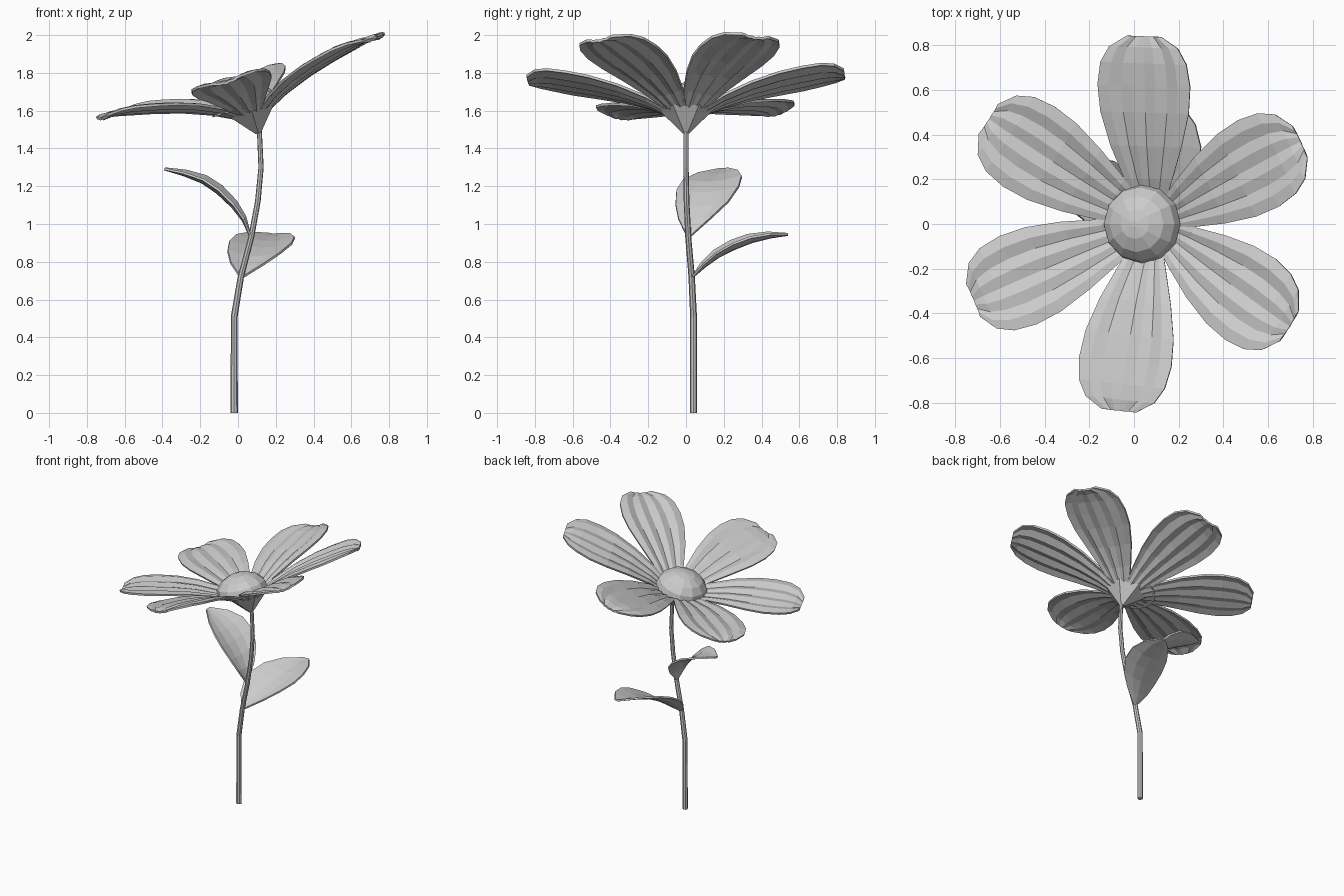
import bpy
from math import cos, sin, pi, radians
from mathutils import Vector, Matrix

cube = bpy.data.objects.get("Cube")
if cube:
    bpy.data.objects.remove(cube, do_unlink=True)

grey = bpy.data.materials.new("plain_grey")
grey.use_nodes = True
grey.diffuse_color = (0.6, 0.6, 0.6, 1)
grey.node_tree.nodes["Principled BSDF"].inputs["Base Color"].default_value = (0.6, 0.6, 0.6, 1)


def grid(name, rows, closed=False, thickness=0):
    """Skin a list of equal-length point rows; closed rows become capped rings."""
    n = len(rows[0])
    verts = [p for row in rows for p in row]
    faces = []
    for i in range(len(rows) - 1):
        for j in range(n if closed else n - 1):
            k = (j + 1) % n
            faces.append((i * n + j, i * n + k, (i + 1) * n + k, (i + 1) * n + j))
    if closed:
        last = (len(rows) - 1) * n
        faces += [tuple(reversed(range(n))), tuple(range(last, last + n))]
    mesh = bpy.data.meshes.new(name)
    mesh.from_pydata(verts, [], faces)
    mesh.materials.append(grey)
    obj = bpy.data.objects.new(name, mesh)
    bpy.context.collection.objects.link(obj)
    if thickness:
        mod = obj.modifiers.new("thickness", "SOLIDIFY")
        mod.thickness = thickness
        mod.offset = 0
    return obj


def ring(centre, radius, sides, turn=0):
    return [Vector(centre) + Vector((radius * cos(2 * pi * j / sides + turn),
                                     radius * sin(2 * pi * j / sides + turn), 0))
            for j in range(sides)]


# Stem: bent tube
stem_path = [(-0.02, 0.04, 0), (-0.02, 0.04, 0.51), (0.015, 0.03, 0.72), (0.07, 0.012, 0.93),
             (0.105, 0.003, 1.12), (0.122, 0, 1.3), (0.113, 0, 1.5)]
grid("stem", [ring(p, 0.019 - 0.001 * i, 8) for i, p in enumerate(stem_path)], closed=True)

# The flower head leans toward -x around this frame
head = Matrix.Translation((0.08, 0, 1.575)) @ Matrix.Rotation(radians(-16.3), 4, "Y")

# Calyx: six-sided cup below the petals
calyx = grid("calyx", [ring((0, 0, -0.1), 0.016, 6, pi / 6), ring((0, 0, 0.025), 0.14, 6, pi / 6)],
             closed=True)
calyx.matrix_world = head

# Flower centre: flattened faceted dome
steps = [radians(a) for a in (0, 22, 45, 68, 86)]
dome = grid("flower_centre", [ring((-0.03, 0, 0.05 + 0.13 * sin(a)), 0.178 * cos(a), 12)
                              for a in steps], closed=True)
dome.matrix_world = head

# Petals: pleated blades, each row is (distance, height, half width)
petal_rows = [(0.08, 0.01, 0.06), (0.2, 0.07, 0.11), (0.35, 0.125, 0.165), (0.5, 0.165, 0.205),
              (0.62, 0.19, 0.215), (0.72, 0.21, 0.2), (0.79, 0.217, 0.16), (0.84, 0.212, 0.08)]
for number, angle in enumerate((26, 88, 146, 204, 264, 327)):
    rows = []
    for i, (r, h, w) in enumerate(petal_rows):
        pleat = 0.018 * w / 0.2 * (1 - 0.06 * i)
        row = []
        for j in range(9):
            s = j / 4 - 1
            fold = pleat if j % 2 else 0
            row.append((r, w * s, h + fold - 0.008 + 0.015 * s * s))
        rows.append(row)
    petal = grid(f"petal_{number + 1}", rows, thickness=0.014)
    petal.matrix_world = head @ Matrix.Rotation(radians(angle), 4, "Z")


# Leaves: cupped blades along a curved midrib
leaf_widths = (0.012, 0.09, 0.14, 0.165, 0.155, 0.105, 0.02)


def leaf(name, midrib, side, cup):
    side, cup = Vector(side), Vector(cup)
    rows = [[Vector(p) + side * w * s + cup * w * s * s for s in (-1, -0.5, 0, 0.5, 1)]
            for p, w in zip(midrib, leaf_widths)]
    grid(name, rows, thickness=0.012)


leaf("upper_leaf", [(0.065, 0.015, 0.935), (0.025, 0.05, 1.02), (-0.03, 0.085, 1.09),
                    (-0.11, 0.115, 1.165), (-0.19, 0.14, 1.22), (-0.29, 0.17, 1.26),
                    (-0.39, 0.2, 1.29)],
     (0.05, 1, 0.06), (0.1, 0, 0.15))
leaf("lower_leaf", [(0.02, 0.035, 0.72), (0.05, 0.1, 0.775), (0.085, 0.17, 0.825),
                    (0.12, 0.26, 0.87), (0.145, 0.35, 0.905), (0.17, 0.45, 0.93),
                    (0.19, 0.54, 0.943)],
     (1, 0.05, -0.04), (0, -0.1, 0.2))
